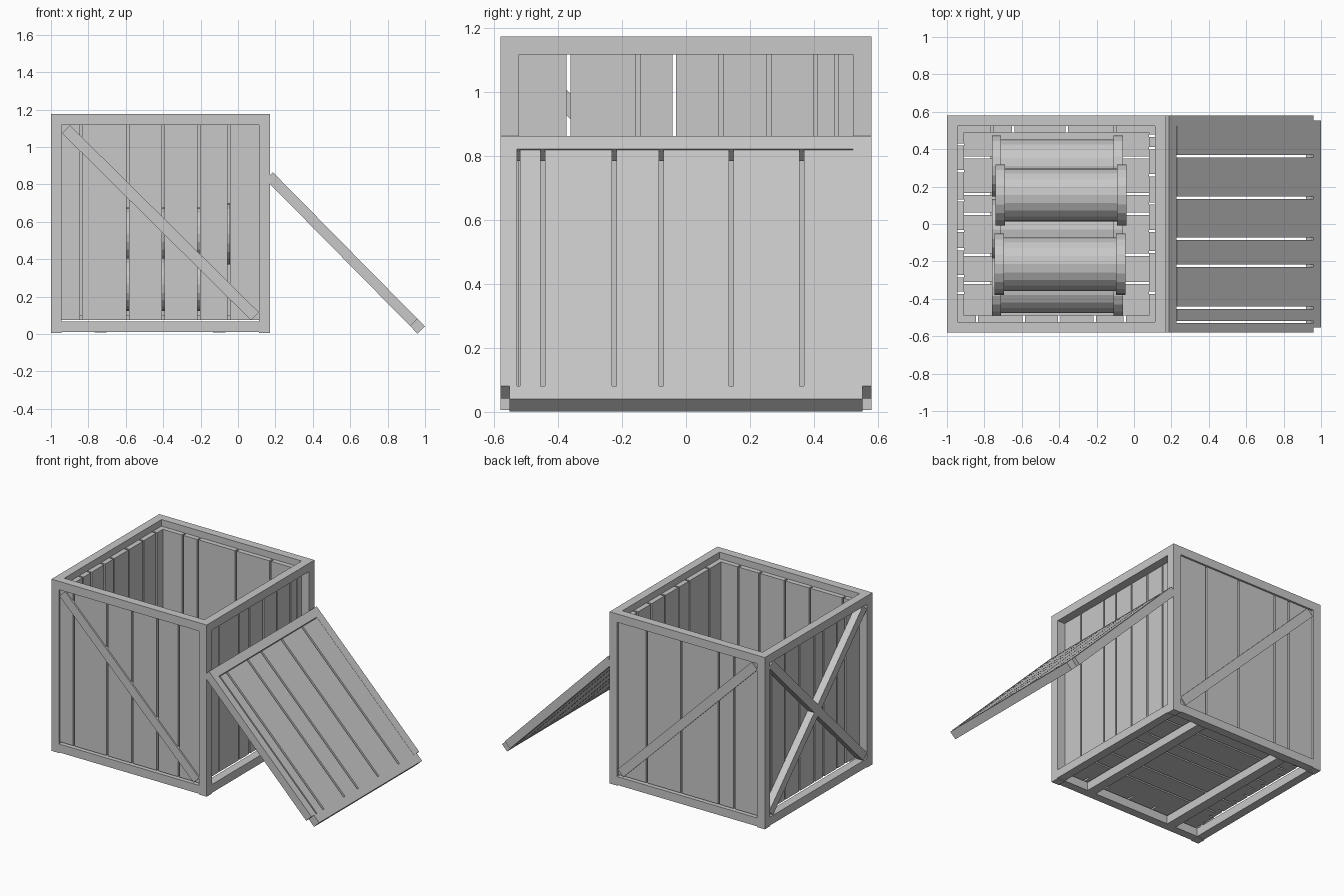
import bpy, bmesh, math
from mathutils import Matrix, Vector

if "Cube" in bpy.data.objects:
    bpy.data.objects.remove(bpy.data.objects["Cube"])

grey = bpy.data.materials.new("plain grey")
grey.diffuse_color = (0.58, 0.58, 0.58, 1)
grey.use_nodes = True
grey.node_tree.nodes["Principled BSDF"].inputs["Base Color"].default_value = grey.diffuse_color

X0, X1, Y, T = -1.0, 0.17, 0.58, 0.057   # crate extents and beam thickness


def finish(name, bm, matrix=Matrix()):
    me = bpy.data.meshes.new(name)
    bm.to_mesh(me)
    bm.free()
    me.materials.append(grey)
    ob = bpy.data.objects.new(name, me)
    ob.matrix_world = matrix
    bpy.context.collection.objects.link(ob)
    return ob


def boxes(name, items, matrix=Matrix()):
    """Each item is (x0, x1, y0, y1, z0, z1)."""
    bm = bmesh.new()
    for a, b, c, d, e, f in items:
        m = Matrix.Translation(((a + b) / 2, (c + d) / 2, (e + f) / 2))
        bmesh.ops.create_cube(bm, size=1, matrix=m @ Matrix.Diagonal((b - a, d - c, f - e, 1)))
    return finish(name, bm, matrix)


def spans(lo, hi, gaps, w=0.012):
    """Plank intervals between lo and hi, split by the gap positions."""
    edges = [lo] + [v for g in sorted(gaps) for v in (g - w / 2, g + w / 2)] + [hi]
    return list(zip(edges[::2], edges[1::2]))


def brace(name, p, q, width, depth, normal):
    """Straight beam from p to q whose broad face looks along normal."""
    p, q, n = Vector(p), Vector(q), Vector(normal)
    d = (q - p).normalized()
    s = n.cross(d)
    m = Matrix((d, s, n)).transposed().to_4x4()
    m.translation = (p + q) / 2
    L = (q - p).length / 2
    return boxes(name, [(-L, L, -width / 2, width / 2, -depth / 2, depth / 2)], m)


# Crate frame
boxes("corner_posts", [(x, x + T, y, y + T, 0.005, 1.118)
                       for x in (X0, X1 - T) for y in (-Y, Y - T)])
for name, z in (("bottom_rails", 0.01), ("top_rails", 1.118)):
    zt = z + T
    boxes(name, [(X0 + T * (z < 1), X1 - T * (z < 1), y, y + T, z, zt) for y in (-Y, Y - T)]
          + [(x, x + T, -Y + T, Y - T, z, zt) for x in (X0, X1 - T)])

# Plank walls: front and back nearly flush with the frame, sides recessed
P, ZB, ZT, YO = 0.033, 0.076, 1.13, 0.567
ix0, ix1, iy = X0 + T, X1 - T, Y - T
boxes("front_planks", [(a, b, -YO, -iy + P, ZB, ZT)
                       for a, b in spans(ix0, ix1, (-0.84, -0.59, -0.40, -0.21, -0.05))])
boxes("back_planks", [(a, b, iy - P, YO, ZB, ZT)
                      for a, b in spans(ix0, ix1, (-0.76, -0.645, -0.36, -0.10))])
boxes("left_planks", [(ix0, ix0 + P, a, b, ZB, ZT) for a, b in
                      spans(-iy + P, iy - P, (-0.368, -0.28, -0.135, -0.037, 0.125, 0.282, 0.425))])
boxes("right_planks", [(ix1 - P, ix1, a, b, ZB, ZT) for a, b in
                       spans(-iy + P, iy - P, (-0.368, -0.15, -0.037, 0.11, 0.26, 0.405, 0.472))])

# Floor and the two bearers beneath it
boxes("floor_planks", [(ix0 + P, ix1 - P, a, b, ZB, 0.1) for a, b in
                       spans(-iy + P, iy - P, (-0.315, -0.165, 0.055, 0.16, 0.355))])
boxes("floor_bearers", [(x - 0.033, x + 0.033, -iy, iy, 0.008, 0.065) for x in (-0.10, -0.735)])

# Diagonal braces
for name, s in (("front_brace", -1), ("back_brace", 1)):
    y = s * (Y - 0.013)
    brace(name, (-0.92, y, 1.095), (0.09, y, 0.095), 0.06, 0.02, (0, s, 0))
for i, s in enumerate((-1, 1)):
    x = X0 + 0.028 + 0.002 * i
    brace("left_cross_brace", (x, s * 0.505, 0.085), (x, -s * 0.505, 1.10), T, 0.05, (-1, 0, 0))

# Lid leaning on the right side
L, H = 1.157 / 2, 0.0275
lid = Matrix.Translation((0.574, 0, 0.4325)) @ Matrix.Rotation(math.radians(45.4), 4, 'Y')
boxes("lid_frame", [(-L, L - T, -Y, -iy - 0.006, -H, H), (-L, L - T, iy, Y, -H, H),
                    (-L, -L + T, -iy - 0.006, iy, -H, H),
                    (L - T, L, -iy - 0.03, iy + 0.03, -H, H)], lid)
boxes("lid_planks", [(-L + T + 0.004, L - T, a, b, -H + 0.004, H - 0.001) for a, b in
                     spans(-iy + 0.004, iy, (-0.448, -0.224, -0.078, 0.141, 0.363), 0.014)], lid)

# Flanged drums stacked three and two
FR, DR, LEN, FW = 0.164, 0.142, 0.70, 0.05


def drum(x, y, z):
    bm = bmesh.new()
    for r, length, off in ((DR, LEN - 2 * FW, 0), (FR, FW, -(LEN - FW) / 2), (FR, FW, (LEN - FW) / 2)):
        m = Matrix.Translation((off, 0, 0)) @ Matrix.Rotation(math.pi / 2, 4, 'Y')
        bmesh.ops.create_cone(bm, cap_ends=True, segments=20, radius1=r, radius2=r,
                              depth=length, matrix=m)
    finish("drum", bm, Matrix.Translation((x, y, z)))


for x, y, z in ((-0.41, 0.31, 0.264), (-0.41, -0.03, 0.264), (-0.41, -0.335, 0.264),
                (-0.39, 0.155, 0.535), (-0.395, -0.215, 0.535)):
    drum(x, y, z)
